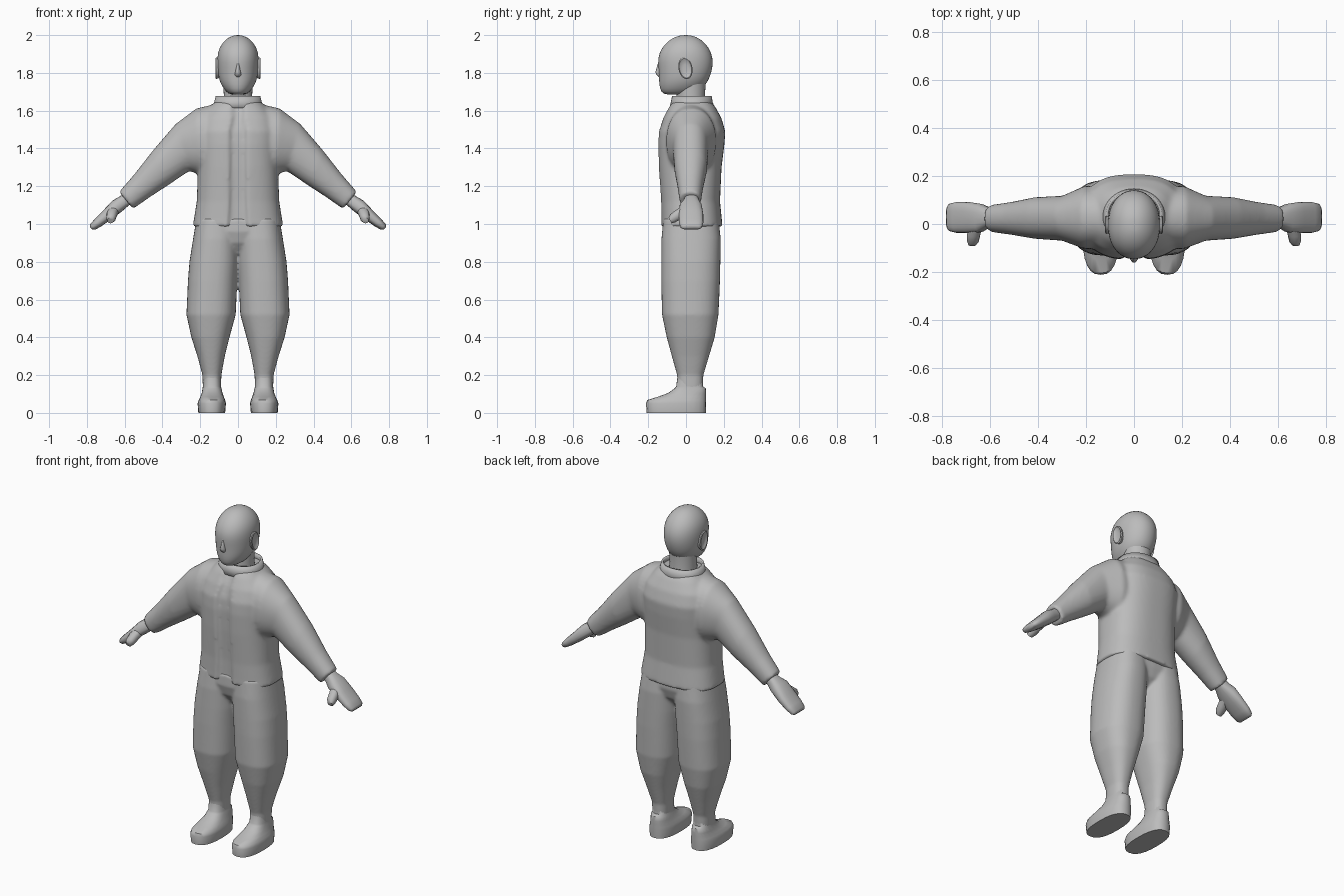
import bpy, bmesh, math
from mathutils import Vector

if "Cube" in bpy.data.objects:
    bpy.data.objects.remove(bpy.data.objects["Cube"])

grey = bpy.data.materials.new("plain_grey")
grey.diffuse_color = (0.5, 0.5, 0.5, 1)
grey.use_nodes = True
grey.node_tree.nodes["Principled BSDF"].inputs["Base Color"].default_value = grey.diffuse_color


def ring(c, u, v, n=2.0, count=32):
    """Superellipse loop around c with half axes u and v."""
    pts = []
    for i in range(count):
        a = 2 * math.pi * i / count
        cu, sv = math.cos(a), math.sin(a)
        pts.append(Vector(c)
                   + Vector(u) * math.copysign(abs(cu) ** (2 / n), cu)
                   + Vector(v) * math.copysign(abs(sv) ** (2 / n), sv))
    return pts


def flat_ring(z, x0, x1, y0, y1, n=2.0, count=32):
    """Horizontal loop filling a box of x0..x1, y0..y1."""
    return ring(((x0 + x1) / 2, (y0 + y1) / 2, z),
                ((x1 - x0) / 2, 0, 0), (0, (y1 - y0) / 2, 0), n, count)


def loft(bm, rings, side=1, cap=True):
    """Skin the loops; side=-1 mirrors across x."""
    loops = [[bm.verts.new((p.x * side, p.y, p.z)) for p in r] for r in rings]
    for a, b in zip(loops, loops[1:]):
        for i in range(len(a)):
            j = (i + 1) % len(a)
            bm.faces.new((a[i], a[j], b[j], b[i]))
    if cap:
        bm.faces.new(loops[0][::-1])
        bm.faces.new(loops[-1])


def make(name, bm, voxel=0, smooth=0, subsurf=0, angle=40):
    bmesh.ops.recalc_face_normals(bm, faces=bm.faces)
    me = bpy.data.meshes.new(name)
    bm.to_mesh(me)
    bm.free()
    ob = bpy.data.objects.new(name, me)
    bpy.context.collection.objects.link(ob)
    me.materials.append(grey)
    if voxel:
        m = ob.modifiers.new("fuse", 'REMESH')
        m.mode = 'VOXEL'
        m.voxel_size = voxel
        m.use_smooth_shade = True
        m = ob.modifiers.new("soften", 'SMOOTH')
        m.iterations = smooth
        m.factor = 0.5
        return ob
    if subsurf:
        m = ob.modifiers.new("round", 'SUBSURF')
        m.levels = m.render_levels = subsurf
        me.polygons.foreach_set("use_smooth", [True] * len(me.polygons))
        return ob
    bpy.ops.object.select_all(action='DESELECT')
    ob.select_set(True)
    bpy.context.view_layer.objects.active = ob
    bpy.ops.object.shade_smooth_by_angle(angle=math.radians(angle))
    return ob


# Jacket: torso with a recessed front opening, fused with the sleeves
bm = bmesh.new()
torso = []
for z, hw, y0, y1 in [(0.985, .24, -.133, .193), (1.02, .234, -.132, .19),
                      (1.12, .218, -.134, .18), (1.3, .212, -.146, .188),
                      (1.42, .215, -.15, .203), (1.49, .218, -.146, .208),
                      (1.56, .2, -.122, .188), (1.62, .15, -.092, .155),
                      (1.65, .118, -.07, .13)]:
    r = flat_ring(z, -hw, hw, y0, y1, 2.6, 128)
    gap = 0.045 if z < 1.5 else 0.03
    for p in r:
        if p.y < 0 and abs(p.x) < gap:
            p.y += 0.018
    torso.append(r)
loft(bm, torso)
# Each sleeve loop: top edge x, z, bottom edge x, z, then front and back y
sleeve = []
for xt, zt, xb, zb, y0, y1 in [(.10, 1.64, .12, 1.25, -.10, .15),
                               (.22, 1.612, .19, 1.26, -.105, .16),
                               (.33, 1.53, .26, 1.28, -.07, .118),
                               (.45, 1.39, .37, 1.205, -.062, .112),
                               (.55, 1.262, .47, 1.14, -.045, .092),
                               (.63, 1.17, .555, 1.08, -.034, .08)]:
    sleeve.append(ring(((xt + xb) / 2, (y0 + y1) / 2, (zt + zb) / 2),
                       ((xt - xb) / 2, 0, (zt - zb) / 2),
                       (0, (y1 - y0) / 2, 0), 2.2, 40))
for s in (1, -1):
    loft(bm, sleeve, s)
make("jacket", bm, 0.01, 8)

# Stand-up collar
bm = bmesh.new()
loft(bm, [flat_ring(1.615, -.135, .135, -.082, .146, 2.2, 48),
          flat_ring(1.645, -.12, .12, -.074, .135, 2.2, 48),
          flat_ring(1.676, -.112, .112, -.068, .13, 2.2, 48)], cap=False)
collar = make("collar", bm)
m = collar.modifiers.new("thickness", 'SOLIDIFY')
m.thickness = 0.012
m.offset = 0

# Trousers: hips fused with two baggy legs
bm = bmesh.new()
loft(bm, [flat_ring(z, -w, w, a, b, 2.6) for z, w, a, b in
          [(.84, .13, -.06, .10), (.9, .2, -.105, .155),
           (.96, .222, -.122, .174), (1.03, .215, -.12, .172)]])
leg = [flat_ring(*v, 2.4, 40) for v in
       [(1.03, -.005, .22, -.12, .172), (.92, -.005, .238, -.13, .184),
        (.80, -.003, .257, -.131, .182), (.70, .004, .265, -.131, .18),
        (.52, .012, .273, -.127, .172), (.40, .045, .247, -.102, .152),
        (.30, .07, .215, -.075, .122), (.20, .088, .188, -.047, .092),
        (.12, .09, .186, -.044, .088)]]
for s in (1, -1):
    loft(bm, leg, s)
make("trousers", bm, 0.008, 6)

# Shoes
for s, label in ((1, "left"), (-1, "right")):
    bm = bmesh.new()
    loft(bm, [flat_ring(*v, 2.5, 24) for v in
              [(0, .068, .21, -.208, .105), (.05, .064, .214, -.212, .107),
               (.068, .068, .208, -.205, .107), (.085, .075, .2, -.15, .107),
               (.105, .082, .192, -.095, .107), (.13, .087, .188, -.06, .105),
               (.14, .09, .186, -.052, .09), (.2, .092, .184, -.044, .088)]], s)
    make(label + "_shoe", bm, angle=50)

# Hands: flat mitten plus thumb
for s, label in ((1, "left"), (-1, "right")):
    bm = bmesh.new()
    loft(bm, [ring((x, (a + b) / 2, z), (.7 * t, 0, .72 * t),
                   (0, (b - a) / 2, 0), 2.6, 20) for x, z, t, a, b in
              [(.565, 1.15, .032, -.005, .062), (.605, 1.12, .034, -.012, .068),
               (.64, 1.095, .038, -.034, .084), (.69, 1.05, .032, -.038, .092),
               (.74, 1.008, .026, -.037, .092), (.768, .985, .02, -.03, .085),
               (.778, .977, .01, -.018, .073)]], s)
    loft(bm, [ring(c, (t, 0, 0), (0, .5 * t, -.85 * t), 2.3, 12) for c, t in
              [((.655, 0, 1.075), .028), ((.668, -.04, 1.05), .028),
               ((.672, -.07, 1.03), .025), ((.675, -.084, 1.018), .017)]], s)
    make(label + "_hand", bm, angle=60)

# Neck
bm = bmesh.new()
loft(bm, [flat_ring(1.6, -.08, .08, -.055, .11),
          flat_ring(1.68, -.075, .075, -.05, .1),
          flat_ring(1.76, -.078, .078, -.05, .105)])
make("neck", bm)

# Head
bm = bmesh.new()
loft(bm, [flat_ring(z, -w, w, a, b, 2.1) for z, w, a, b in
          [(1.684, .035, -.11, .02), (1.697, .062, -.133, .06),
           (1.74, .092, -.143, .108), (1.78, .104, -.143, .128),
           (1.83, .109, -.146, .142), (1.88, .111, -.15, .143),
           (1.93, .102, -.131, .125), (1.97, .074, -.095, .09),
           (1.992, .043, -.055, .052), (2.0, .015, -.022, .018)]])
make("head", bm, subsurf=1)

# Nose
bm = bmesh.new()
loft(bm, [flat_ring(z, -w, w, y, -.12, 2, 12) for z, w, y in
          [(1.775, .01, -.14), (1.79, .018, -.157), (1.805, .015, -.162),
           (1.835, .009, -.153), (1.86, .006, -.146)]])
make("nose", bm, angle=60)

# Ears: dished ovals with a raised rim
for s, label in ((1, "left"), (-1, "right")):
    bm = bmesh.new()
    loft(bm, [ring((x, -.003, 1.825), (0, .036 * k, .008 * k), (0, -.012 * k, .058 * k), 2, 24)
              for x, k in [(.09, .8), (.108, .95), (.116, 1), (.12, .88),
                           (.113, .65), (.111, .3)]], s)
    make(label + "_ear", bm, angle=50)
